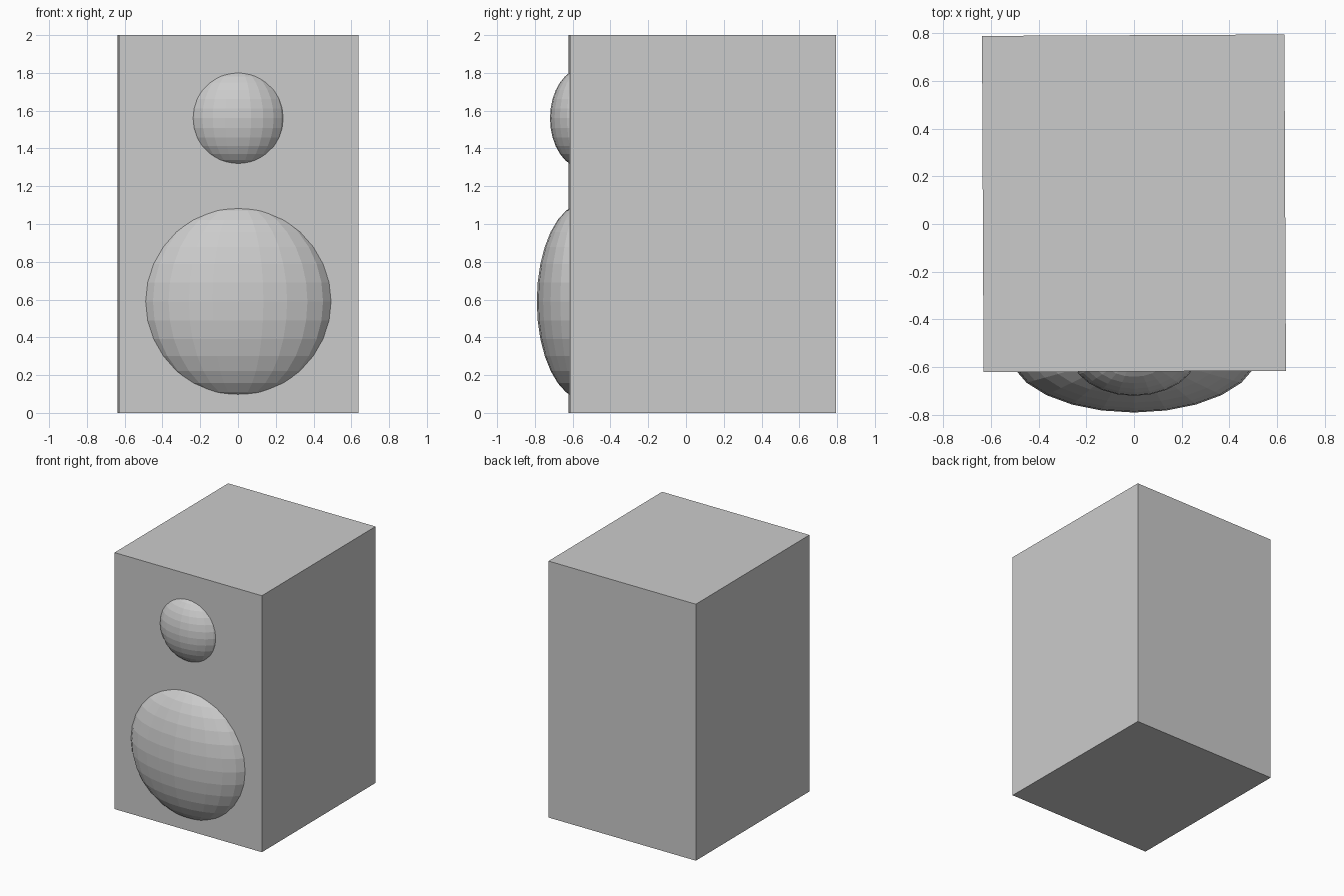
import bpy, math

if "Cube" in bpy.data.objects:
    bpy.data.objects.remove(bpy.data.objects["Cube"])

TURN = math.radians(0.27)   # the cabinet sits very slightly turned
FRONT, BACK = -0.618, 0.791


def driver(name, z, radius, depth):
    """Flattened low-poly ball half sunk into the cabinet front."""
    bpy.ops.mesh.primitive_uv_sphere_add(segments=24, ring_count=16, radius=1,
                                         location=(0, -0.54, z))
    ob = bpy.context.object
    ob.name = name
    ob.scale = (radius, depth, radius)
    bpy.ops.object.transform_apply(location=False, rotation=False, scale=True)
    return ob


# Cabinet
bpy.ops.mesh.primitive_cube_add(size=1, location=(0, (FRONT + BACK) / 2, 1))
cabinet = bpy.context.object
cabinet.name = "cabinet"
cabinet.scale = (1.267, BACK - FRONT, 2)
cabinet.rotation_euler.z = TURN
bpy.ops.object.transform_apply(location=False, rotation=False, scale=True)

# Speaker domes
driver("woofer_dome", 0.59, 0.52, 0.25)
driver("tweeter_dome", 1.56, 0.267, 0.18)
